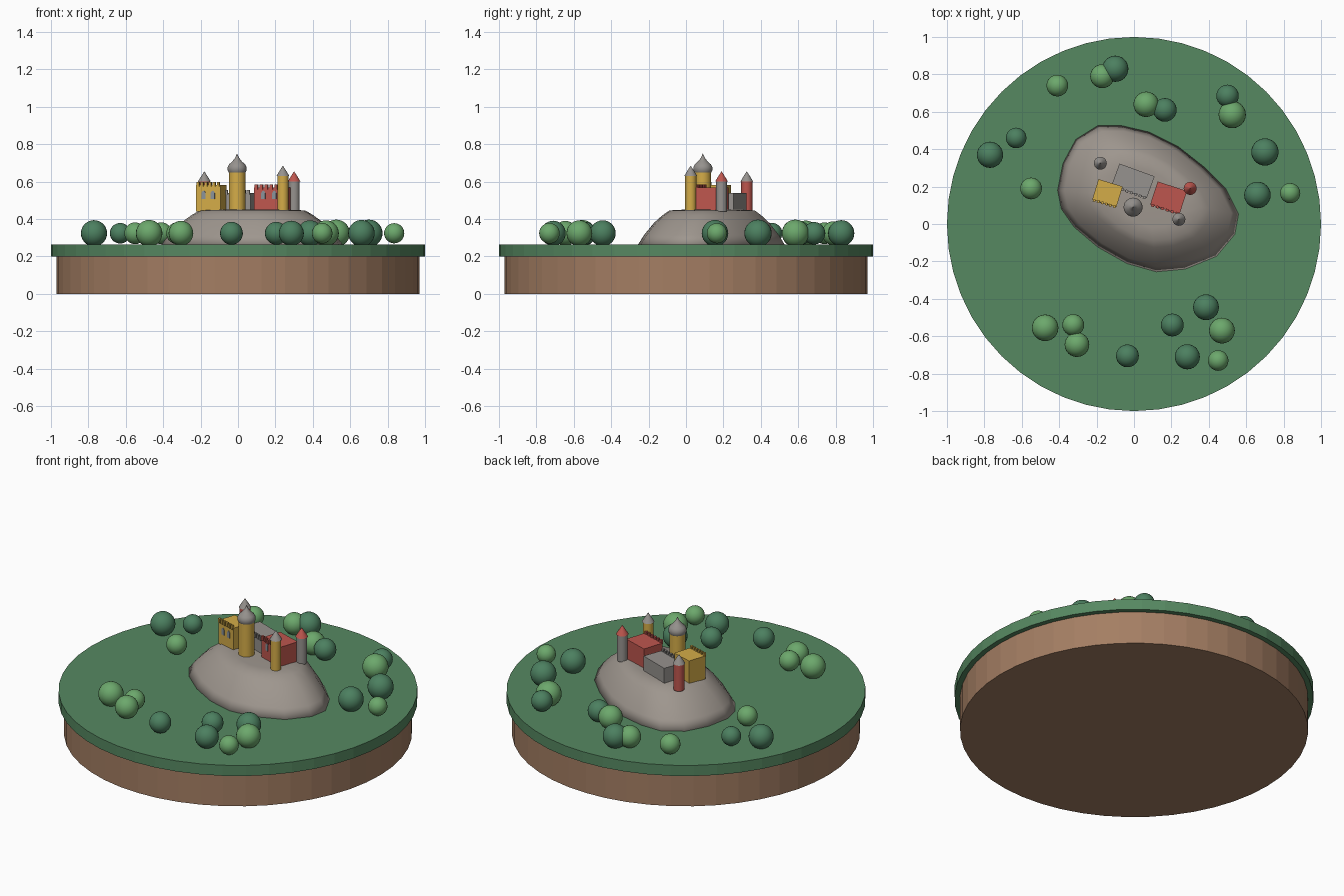
import bpy, bmesh, math
from mathutils import Matrix, Vector

cube = bpy.data.objects.get("Cube")
if cube:
    bpy.data.objects.remove(cube, do_unlink=True)


def make_material(name, red, green, blue):
    """Flat material from 0-255 display values, converted to linear."""
    def linear(value):
        c = value / 255
        return c / 12.92 if c < 0.04 else ((c + 0.055) / 1.055) ** 2.4
    colour = (linear(red), linear(green), linear(blue), 1)
    material = bpy.data.materials.new(name)
    material.use_nodes = True
    material.diffuse_color = colour
    material.node_tree.nodes["Principled BSDF"].inputs["Base Color"].default_value = colour
    return material


grass = make_material("grass green", 86, 136, 97)
soil = make_material("soil brown", 164, 126, 99)
rock = make_material("rock grey", 158, 150, 142)
light_leaf = make_material("light leaf green", 108, 168, 108)
dark_leaf = make_material("dark leaf green", 76, 128, 96)
yellow = make_material("wall yellow", 212, 172, 72)
red = make_material("wall red", 190, 86, 78)
stone = make_material("stone grey", 150, 146, 142)
glass = make_material("window grey", 138, 146, 154)


def finish(bm, name, material, smooth=False, location=(0, 0, 0), turn=0):
    """Turn a bmesh into a named, coloured and shaded object."""
    bmesh.ops.recalc_face_normals(bm, faces=bm.faces)
    for face in bm.faces:
        face.smooth = smooth
    mesh = bpy.data.meshes.new(name)
    bm.to_mesh(mesh)
    bm.free()
    mesh.materials.append(material)
    obj = bpy.data.objects.new(name, mesh)
    obj.location = location
    obj.rotation_euler.z = math.radians(turn)
    bpy.context.collection.objects.link(obj)
    return obj


def smooth_by_angle(obj):
    bpy.ops.object.select_all(action="DESELECT")
    obj.select_set(True)
    bpy.context.view_layer.objects.active = obj
    bpy.ops.object.shade_smooth_by_angle(angle=math.radians(35))


def loft(rings, close_top=True):
    """Skin a stack of equal-length point rings and cap the ends."""
    bm = bmesh.new()
    loops = [[bm.verts.new(p) for p in ring] for ring in rings]
    for low, high in zip(loops, loops[1:]):
        for i in range(len(low)):
            j = (i + 1) % len(low)
            bm.faces.new((low[i], low[j], high[j], high[i]))
    bm.faces.new(loops[0])
    bm.faces.new(loops[-1])
    return bm


def circle(radius, z, sides):
    angles = [math.tau * i / sides for i in range(sides)]
    return [(radius * math.cos(a), radius * math.sin(a), z) for a in angles]


def turned(name, profile, sides, material, location=(0, 0, 0)):
    """Round part from a (radius, height) profile."""
    return finish(loft([circle(r, z, sides) for r, z in profile]), name, material,
                  location=location)


def add_box(bm, size, centre):
    matrix = Matrix.Translation(centre) @ Matrix.Diagonal((*size, 1))
    bmesh.ops.create_cube(bm, size=1, matrix=matrix)


# Round island: soil disc under a wider grass disc
GROUND, PLATEAU = 0.265, 0.45
turned("soil_base", [(0.97, 0), (0.97, 0.2)], 48, soil)
turned("grass_disc", [(1, 0.2), (1, GROUND)], 48, grass)

# Rocky hill: one irregular outline shrinking towards a flat plateau
outline = [(-.42, .18), (-.39, .33), (-.32, .46), (-.2, .535), (-.07, .535),
           (.08, .5), (.24, .42), (.38, .31), (.5, .19), (.57, .05), (.55, -.06),
           (.45, -.18), (.28, -.25), (.12, -.265), (-.04, -.22), (-.2, -.13),
           (-.33, -.02), (-.4, .08)]
middle = Vector((0.08, 0.145))
levels = [(1, .25), (.9, .315), (.77, .38), (.66, .42), (.57, PLATEAU - .004), (.4, PLATEAU), (.1, PLATEAU)]
rings = []
for scale, z in levels:
    rings.append([(*(middle + (Vector(p) - middle) * scale), z) for p in outline])
finish(loft(rings), "rock_hill", rock, smooth=True)

# Round bushes: x, y, radius
dark_spots = [(-.77, .37, .07), (-.63, .46, .055), (-.1, .83, .07), (.165, .61, .063),
              (.5, .685, .06), (.7, .385, .073), (.66, .155, .071), (.385, -.445, .069),
              (.205, -.54, .061), (.285, -.71, .067), (-.035, -.705, .061)]
light_spots = [(-.55, .19, .058), (-.41, .74, .058), (-.17, .79, .064), (.065, .64, .068),
               (.525, .585, .073), (.835, .165, .054), (.47, -.57, .069), (.45, -.73, .055),
               (-.325, -.54, .058), (-.305, -.645, .066), (-.475, -.555, .071)]
for kind, spots, material in (("dark", dark_spots, dark_leaf), ("light", light_spots, light_leaf)):
    for number, (x, y, radius) in enumerate(spots, 1):
        bm = bmesh.new()
        bmesh.ops.create_uvsphere(bm, u_segments=24, v_segments=14, radius=radius)
        finish(bm, f"{kind}_bush_{number}", material, True, (x, y, 0.324))


def building(name, x, y, width, depth, height, turn, material, merlons, windows):
    """Block with a battlement row and windows on its front wall."""
    place = (x, y, PLATEAU)
    bm = bmesh.new()
    add_box(bm, (width, depth, height + 0.01), (0, 0, height / 2 - 0.005))
    finish(bm, name + "_walls", material, location=place, turn=turn)
    bm = bmesh.new()
    step = width / merlons
    for i in range(merlons):
        add_box(bm, (step * 0.6, 0.014, 0.026),
                ((i + 0.5) * step - width / 2, -depth / 2, height + 0.003))
    finish(bm, name + "_battlements", material, location=place, turn=turn)
    if windows:
        bm = bmesh.new()
        for i in range(windows):
            across = ((i + 0.5) / windows - 0.5) * width * 0.75
            # Arched window plate
            arch = [(0.011, -0.022), (0.011, 0.01), (0.006, 0.019), (0, 0.022),
                    (-0.006, 0.019), (-0.011, 0.01), (-0.011, -0.022)]
            front = [bm.verts.new((across + u, -depth / 2 - 0.003, 0.08 + v)) for u, v in arch]
            plate = bmesh.ops.extrude_face_region(bm, geom=[bm.faces.new(front)])
            moved = [v for v in plate["geom"] if isinstance(v, bmesh.types.BMVert)]
            bmesh.ops.translate(bm, verts=moved, vec=(0, 0.005, 0))
        finish(bm, name + "_windows", glass, location=place, turn=turn)


# Three castle blocks
building("yellow_hall", -.142, .165, .135, .115, .133, -17, yellow, 6, 2)
building("grey_hall", -.005, .23, .2, .125, .09, -20, stone, 8, 0)
building("red_hall", .185, .14, .165, .13, .118, -18, red, 6, 2)


def tower(name, x, y, radius, height, roof_height, wall, roof, bulge=False):
    """Cylinder tower with a pointed or bulbous roof."""
    place = (x, y, PLATEAU)
    smooth_by_angle(turned(name + "_shaft", [(radius, -0.01), (radius, height)], 24, wall, place))
    eave = radius * 1.15
    if bulge:
        shape = [(.9, 0), (1, .1), (1, .27), (.86, .42), (.5, .58), (.2, .78), (.01, 1)]
    else:
        shape = [(1, 0), (.6, .42), (.25, .76), (.01, 1)]
    profile = [(eave * r, height + roof_height * h) for r, h in shape]
    smooth_by_angle(turned(name + "_roof", profile, 24, roof, place))


# Four round towers
tower("main_tower", -.005, .09, .044, .2, .1, yellow, stone, bulge=True)
tower("back_tower", -.18, .325, .03, .15, .055, red, stone)
tower("left_tower", .3, .19, .03, .15, .055, stone, red)
tower("front_tower", .24, .025, .03, .18, .055, yellow, stone)
